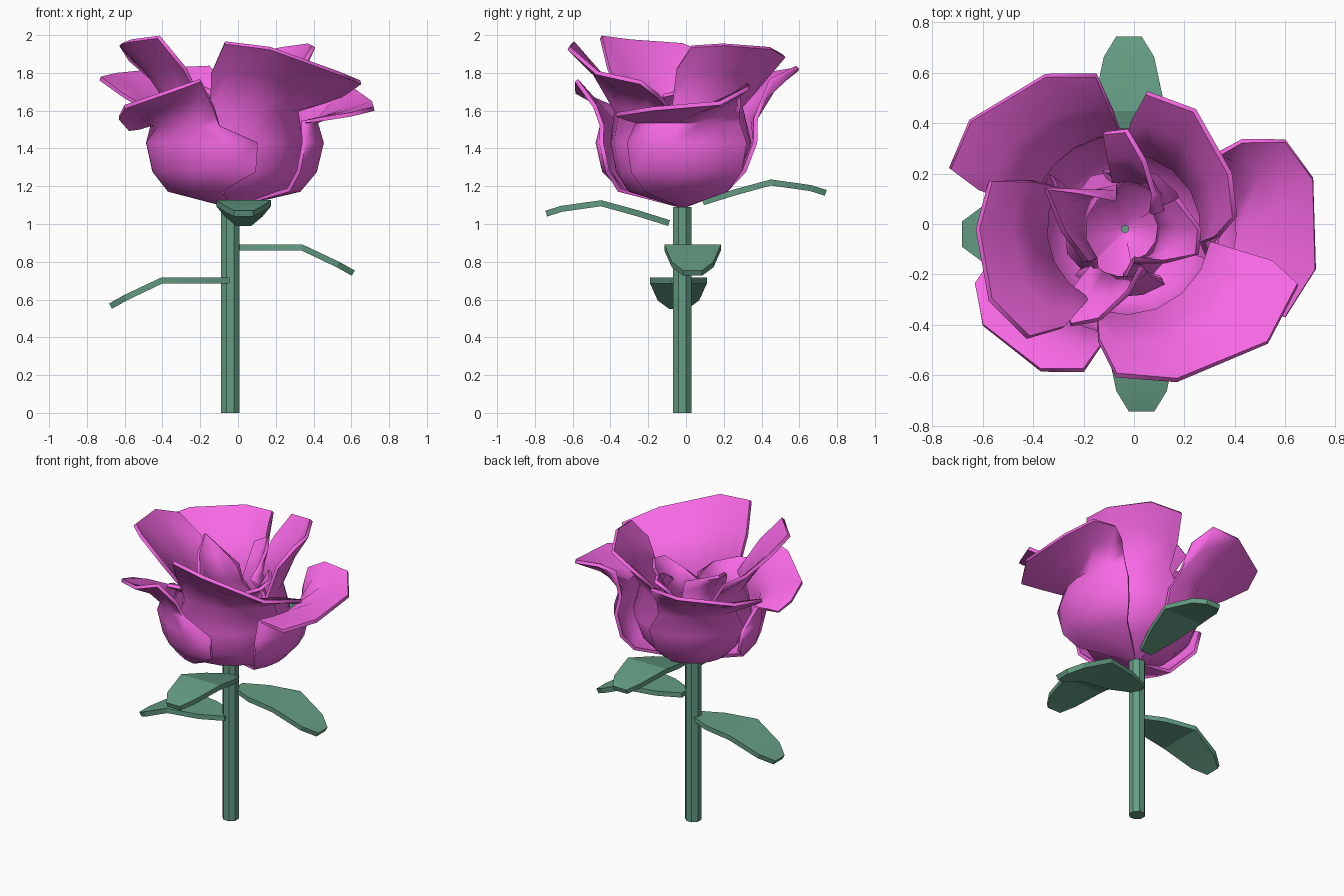
import bpy, bmesh, math
from mathutils import Vector

if "Cube" in bpy.data.objects:
    bpy.data.objects.remove(bpy.data.objects["Cube"])

CX, CY = -0.035, -0.02


def material(name, rgb):
    m = bpy.data.materials.new(name)
    m.diffuse_color = (*rgb, 1)
    m.use_nodes = True
    m.node_tree.nodes["Principled BSDF"].inputs["Base Color"].default_value = m.diffuse_color
    return m


PINK = material("petal_pink", (0.93, 0.14, 0.78))
GREEN = material("leaf_green", (0.13, 0.34, 0.23))


def grid_object(name, rows, thick, mat, smooth_angle):
    """Skin equal-length rows of points, then thicken the sheet."""
    bm = bmesh.new()
    vs = [[bm.verts.new(p) for p in row] for row in rows]
    for a, b in zip(vs, vs[1:]):
        for i in range(len(a) - 1):
            bm.faces.new((a[i], a[i + 1], b[i + 1], b[i]))
    bmesh.ops.recalc_face_normals(bm, faces=bm.faces)
    me = bpy.data.meshes.new(name)
    bm.to_mesh(me)
    bm.free()
    ob = bpy.data.objects.new(name, me)
    bpy.context.collection.objects.link(ob)
    me.materials.append(mat)
    mod = ob.modifiers.new("thickness", 'SOLIDIFY')
    mod.thickness, mod.offset = thick, 0
    bpy.ops.object.select_all(action='DESELECT')
    bpy.context.view_layer.objects.active = ob
    ob.select_set(True)
    bpy.ops.object.modifier_apply(modifier="thickness")
    bpy.ops.object.shade_smooth_by_angle(angle=math.radians(smooth_angle))
    return ob


def petal(name, rim, belly, throat, throat_z, spread=1.15, dome=0.03, full=0.75):
    """Cupped petal: narrow base, round belly, pinched throat, flared rim."""
    rim = [Vector(p) for p in rim]
    mx = sum(p.x for p in rim) / len(rim) - CX
    my = sum(p.y for p in rim) / len(rim) - CY
    mid = math.atan2(my, mx)

    def rel(p):
        a = math.atan2(p.y - CY, p.x - CX) - mid
        return (a + math.pi) % (2 * math.pi) - math.pi

    a0, a1 = rel(rim[0]), rel(rim[-1])
    n = len(rim) - 1
    rows = []
    for r, z, k in [(0.02, 1.1, 1.2), (belly * full, 1.18, 1.1),
                    (belly * (0.55 + full / 2), 1.28, spread), (belly, 1.43, spread),
                    (throat, throat_z, 1.1)]:
        row = []
        for i in range(n + 1):
            a = mid + k * (a0 + (a1 - a0) * i / n)
            row.append(Vector((CX + r * math.cos(a), CY + r * math.sin(a), z)))
        rows.append(row)
    # domed bend between throat and rim
    rows.append([t.lerp(p, 0.5) for t, p in zip(rows[-1], rim)])
    for i in range(1, n):
        rows[-1][i].z += dome
    rows.append(rim)
    grid_object(name, rows, 0.022, PINK, 80)


# Large outer petals, rims read round the flower
petal("petal_front_right", [(-.14, -.46, 1.8), (-.07, -.6, 1.96), (.17, -.62, 1.93),
      (.53, -.47, 1.8), (.65, -.24, 1.75), (.55, -.15, 1.68)], 0.37, 0.35, 1.6, 1.3)
petal("petal_right", [(.6, -.37, 1.58), (.72, -.18, 1.61), (.71, .18, 1.64),
      (.6, .33, 1.72), (.43, .33, 1.74), (.34, .28, 1.7)], 0.48, 0.45, 1.54, 1.2, .01)
petal("petal_back_right", [(.33, -.05, 1.82), (.4, .03, 1.94), (.38, .2, 1.95),
      (.24, .45, 1.93), (.05, .52, 1.89), (-.01, .41, 1.76)], 0.36, 0.31, 1.62, 1.3, .03, .6)
petal("petal_back_left", [(-.09, .45, 1.76), (-.15, .59, 1.83), (-.35, .59, 1.82),
      (-.65, .41, 1.79), (-.73, .22, 1.77), (-.62, .14, 1.69)], 0.39, 0.39, 1.56, 1.4, .03, .6)
petal("petal_left", [(-.4, .17, 1.76), (-.57, .17, 1.87), (-.62, -.02, 1.95),
      (-.57, -.3, 1.97), (-.42, -.45, 1.99), (-.28, -.41, 1.82)], 0.36, 0.32, 1.62, 1.2, .03, .65)
petal("petal_front_left", [(-.58, -.17, 1.5), (-.63, -.24, 1.56), (-.6, -.4, 1.62),
      (-.37, -.58, 1.7), (-.2, -.58, 1.76), (-.13, -.48, 1.62)], 0.45, 0.43, 1.52, 1.9, .03)

# Smaller upright petals curled in the middle
petal("inner_petal_back", [(-.12, .36, 1.72), (-.03, .37, 1.77), (.04, .25, 1.75),
      (.08, .12, 1.7), (.07, .04, 1.64)], 0.24, 0.2, 1.55, 1.4)
petal("inner_petal_left", [(-.07, .1, 1.68), (-.22, .13, 1.74), (-.35, .14, 1.8),
      (-.28, -.03, 1.74), (-.19, -.15, 1.62)], 0.24, 0.17, 1.55, 1.4)
petal("inner_petal_right", [(.0, -.14, 1.58), (.12, -.15, 1.62), (.25, -.12, 1.68),
      (.26, -.02, 1.7), (.17, .1, 1.7)], 0.2, 0.14, 1.5, 1.3)
petal("inner_petal_front", [(-.28, -.3, 1.64), (-.25, -.4, 1.68), (-.14, -.38, 1.68),
      (-.02, -.27, 1.66), (.03, -.17, 1.6)], 0.26, 0.2, 1.5, 1.3)

# Stem
bpy.ops.mesh.primitive_cylinder_add(vertices=8, radius=0.052, depth=1.09,
                                    location=(-0.041, -0.02, 0.545),
                                    rotation=(0, 0, math.radians(22.5)))
stem = bpy.context.object
stem.name = "stem"
stem.data.materials.append(GREEN)


def leaf(name, direction, side, profile):
    """Arched leaf; profile = (distance, height, half width)."""
    d = Vector(direction)
    s = Vector((-d.y, d.x, 0))
    rows = []
    for dist, z, w in profile:
        c = d * dist + s * side
        rows.append([c + s * (w * t) + Vector((0, 0, z)) for t in (-1, 0, 1)])
    grid_object(name, rows, 0.032, GREEN, 20)


low = [(0.0, 0.0, .04), (.15, 0.0, .11), (.36, 0.0, .15),
       (.55, -.09, .11), (.63, -.135, .05)]
high = [(.09, 0.0, .04), (.25, .05, .10), (.45, .105, .145),
        (.66, .075, .10), (.74, .05, .05)]
leaf("leaf_left", (-1, 0, 0), 0.04, [(d + .045, z + .70, w) for d, z, w in low])
leaf("leaf_right", (1, 0, 0), 0.035, [(d - .02, z + .875, w) for d, z, w in low])
leaf("leaf_front", (0, -1, 0), 0.03, [(d, z + 1.005, w) for d, z, w in high])
leaf("leaf_back", (0, 1, 0), 0.02, [(d, z + 1.115, w) for d, z, w in high])
